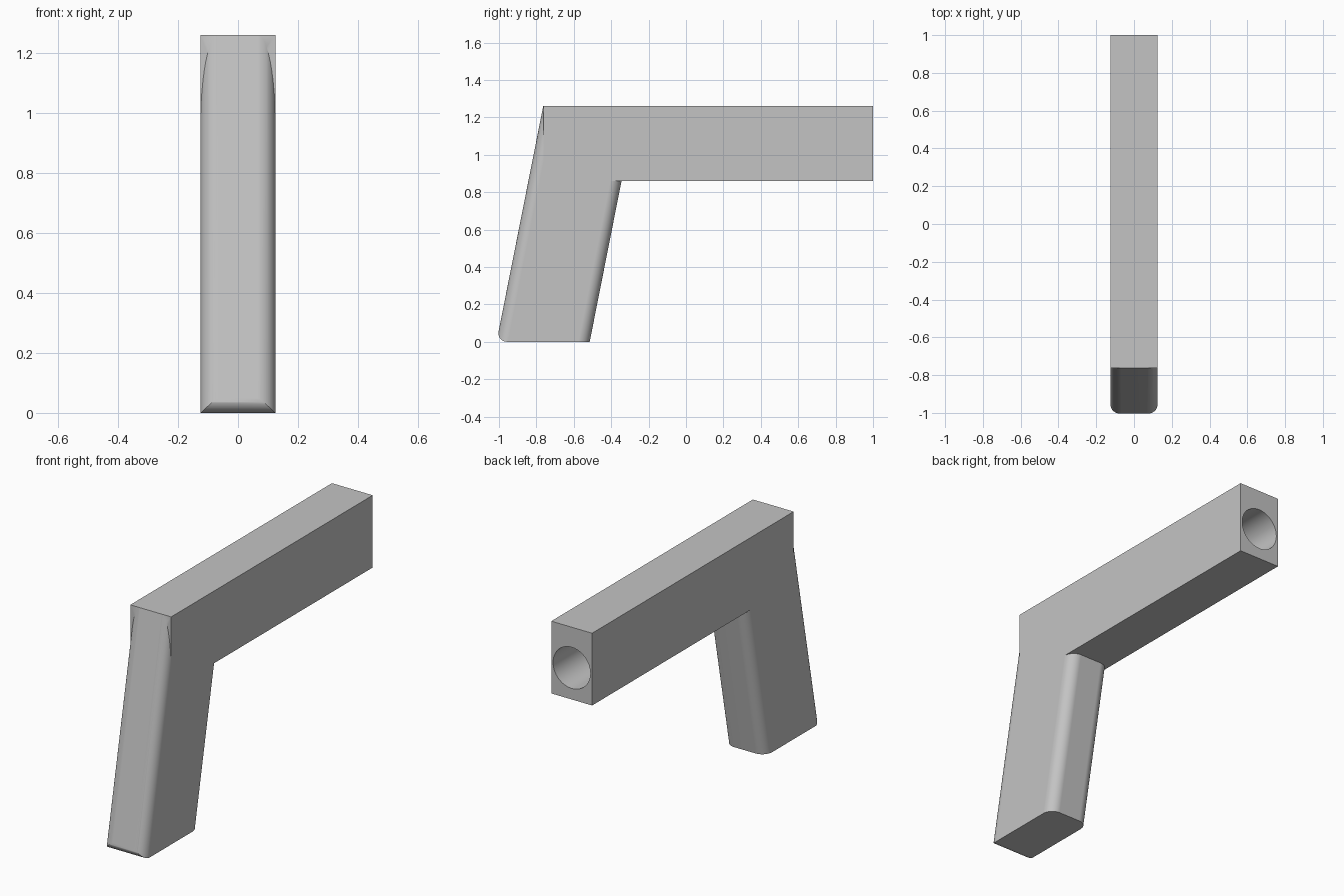
import bpy, bmesh, math

if "Cube" in bpy.data.objects:
    bpy.data.objects.remove(bpy.data.objects["Cube"])

HALF_WIDTH = 0.125
TOP, UNDERSIDE = 1.26, 0.86
SLANT = 0.198            # forward lean of the grip per unit of height
GRIP_FRONT, GRIP_BACK = -1.013, -0.515
ROUND = 0.06

grey = bpy.data.materials.new("plain grey")
grey.use_nodes = True
grey.diffuse_color = (0.55, 0.55, 0.55, 1)
grey.node_tree.nodes["Principled BSDF"].inputs["Base Color"].default_value = (0.55, 0.55, 0.55, 1)


def prism(name, outline, half_width, bevel_rule=None):
    """Extrude a (y, z) outline across x, rounding the edges picked by the rule."""
    bm = bmesh.new()
    face = bm.faces.new([bm.verts.new((-half_width, y, z)) for y, z in outline])
    extruded = bmesh.ops.extrude_face_region(bm, geom=[face])["geom"]
    for v in extruded:
        if isinstance(v, bmesh.types.BMVert):
            v.co.x = half_width
    bmesh.ops.recalc_face_normals(bm, faces=bm.faces)
    if bevel_rule:
        edges = [e for e in bm.edges if bevel_rule(*[v.co for v in e.verts])]
        bmesh.ops.bevel(bm, geom=edges, offset=ROUND, offset_type='OFFSET',
                        segments=12, profile=0.5, affect='EDGES')
    mesh = bpy.data.meshes.new(name)
    bm.to_mesh(mesh)
    bm.free()
    mesh.materials.append(grey)
    obj = bpy.data.objects.new(name, mesh)
    bpy.context.collection.objects.link(obj)
    return obj


def combine(target, other, operation):
    """Apply a boolean and remove the helper."""
    mod = target.modifiers.new(operation.lower(), 'BOOLEAN')
    mod.operation, mod.object, mod.solver = operation, other, 'EXACT'
    bpy.context.view_layer.objects.active = target
    bpy.ops.object.modifier_apply(modifier=mod.name)
    bpy.data.objects.remove(other)


def slanted(front, back, low, high):
    return [(front + SLANT * low, low), (back + SLANT * low, low),
            (back + SLANT * high, high), (front + SLANT * high, high)]


# Leaning grip with four rounded long edges
grip = prism("grip", slanted(GRIP_FRONT, GRIP_BACK, -0.2, 1.4), HALF_WIDTH,
             lambda a, b: abs(a.z - b.z) > 1)

# Side profile that trims the grip and rounds its front bottom edge
trim = prism("grip_trim", slanted(GRIP_FRONT - 0.001, GRIP_BACK + 0.2, 0, TOP), 0.3,
             lambda a, b: abs(a.x - b.x) > 0.1 and a.z < 0.01 and a.y < -0.9)
combine(grip, trim, 'INTERSECT')

# Long square-edged block
body = prism("barrel_and_grip", [(-0.763, UNDERSIDE), (1, UNDERSIDE), (1, TOP), (-0.763, TOP)],
             HALF_WIDTH)
combine(body, grip, 'UNION')

# Round bore in the rear end
bpy.ops.mesh.primitive_cylinder_add(vertices=64, radius=0.114, depth=1.4,
                                    location=(0, 0.5, 1.035), rotation=(math.pi / 2, 0, 0))
bore = bpy.context.object
bore.name = "bore_cutter"
bore.data.materials.append(grey)
combine(body, bore, 'DIFFERENCE')

# Smooth rounding with crisp flat sides
bpy.ops.object.select_all(action='DESELECT')
body.select_set(True)
bpy.context.view_layer.objects.active = body
bpy.ops.object.shade_smooth_by_angle(angle=math.radians(30))
normals = body.modifiers.new("flat_sides", 'WEIGHTED_NORMAL')
normals.keep_sharp = True
